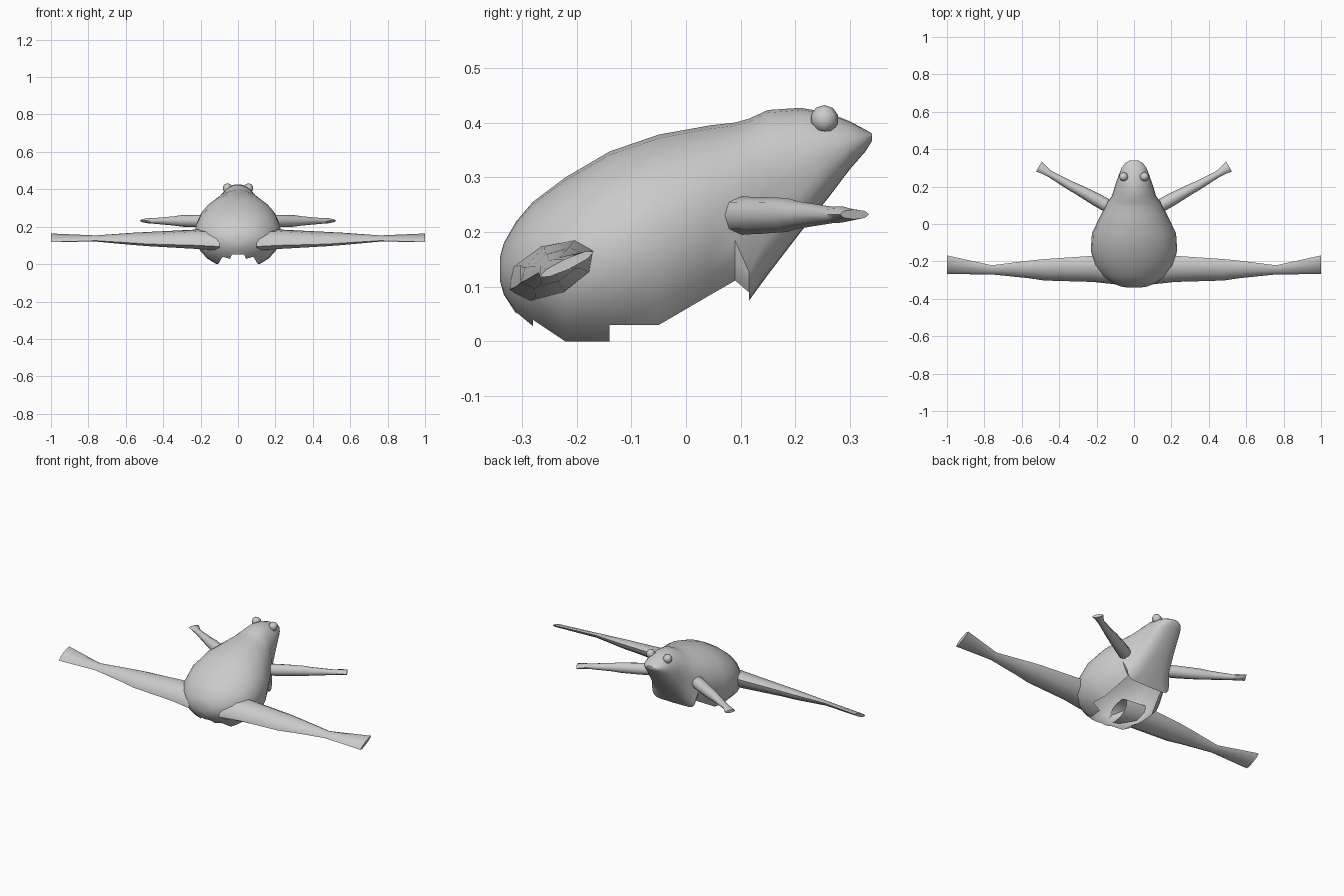
import bpy, bmesh, math
from mathutils import Vector

if "Cube" in bpy.data.objects:
    bpy.data.objects.remove(bpy.data.objects["Cube"])

grey = bpy.data.materials.new("plain grey")
grey.diffuse_color = (0.6, 0.6, 0.6, 1)
grey.use_nodes = True
grey.node_tree.nodes["Principled BSDF"].inputs["Base Color"].default_value = grey.diffuse_color


def finish(bm, name, angle=40):
    mesh = bpy.data.meshes.new(name)
    bm.to_mesh(mesh)
    bm.free()
    ob = bpy.data.objects.new(name, mesh)
    bpy.context.collection.objects.link(ob)
    mesh.materials.append(grey)
    bpy.ops.object.select_all(action='DESELECT')
    ob.select_set(True)
    bpy.context.view_layer.objects.active = ob
    bpy.ops.object.shade_smooth_by_angle(angle=math.radians(angle))
    return ob


def power(v, p):
    return math.copysign(abs(v) ** (2 / p), v)


# Body: y, half width, top, bottom, squareness of the lower half,
# and belly opening (columns each side of the middle) up to the next section
sections = [
    (-0.34, 0.035, 0.155, 0.11, 2, 0),
    (-0.333, 0.075, 0.18, 0.085, 2, 0),
    (-0.31, 0.125, 0.22, 0.05, 2, 1),
    (-0.28, 0.165, 0.255, 0.024, 2, 2),
    (-0.22, 0.213, 0.30, -0.022, 2, 2),
    (-0.14, 0.231, 0.347, -0.025, 2, 3),
    (-0.05, 0.225, 0.378, -0.03, 2, 3),
    (0.045, 0.18, 0.395, 0.032, 2, 3),
    (0.09, 0.157, 0.40, 0.066, 2.2, 3),
    (0.115, 0.145, 0.407, 0.074, 7, 0),
    (0.15, 0.118, 0.423, 0.122, 4, 0),
    (0.21, 0.10, 0.427, 0.20, 3, 0),
    (0.26, 0.082, 0.418, 0.262, 2.5, 0),
    (0.30, 0.067, 0.402, 0.315, 2.2, 0),
    (0.328, 0.045, 0.387, 0.347, 2, 0),
    (0.34, 0.022, 0.38, 0.366, 2, 0),
]
N = 24
bm = bmesh.new()
rings = []
for y, w, top, bottom, p, gap in sections:
    ring = []
    for k in range(N):
        a = math.radians(-90) + k * math.tau / N
        c, s = math.cos(a), math.sin(a)
        q = p if s < 0 else 2
        z = (top + bottom) / 2 + (top - bottom) / 2 * power(s, q)
        ring.append(bm.verts.new((w * power(c, q), y, z)))
    rings.append(ring)
for i in range(len(rings) - 1):
    gap = sections[i][5]
    for k in range(N):
        if k < gap or k >= N - gap:
            continue
        j = (k + 1) % N
        bm.faces.new((rings[i][k], rings[i][j], rings[i + 1][j], rings[i + 1][k]))
bm.faces.new(rings[0][::-1])
bm.faces.new(rings[-1])
loose = [v for v in bm.verts if not v.link_faces]
bmesh.ops.delete(bm, geom=loose, context='VERTS')
bmesh.ops.recalc_face_normals(bm, faces=bm.faces)
finish(bm, "body")


def limb(name, stations, direction, tilt, side):
    """Eight-sided tube, open at the root; stations are x, y, z, width, height."""
    d = Vector(direction).normalized()
    across = Vector((0, 0, 1)).cross(d)
    up = Vector((0, 0, 1))
    t = math.radians(tilt)
    u = across * math.cos(t) + up * math.sin(t)
    v = up * math.cos(t) - across * math.sin(t)
    bm = bmesh.new()
    rings = []
    for x, y, z, a, b in stations:
        ring = []
        for k in range(8):
            f = k * math.tau / 8
            pt = Vector((x, y, z)) + u * a * math.cos(f) + v * b * math.sin(f)
            ring.append(bm.verts.new((side * pt.x, pt.y, pt.z)))
        rings.append(ring)
    for r0, r1 in zip(rings, rings[1:]):
        for k in range(8):
            j = (k + 1) % 8
            bm.faces.new((r0[k], r0[j], r1[j], r1[k]))
    bm.faces.new(rings[-1])
    if side < 0:
        bmesh.ops.reverse_faces(bm, faces=bm.faces)
    finish(bm, name, 50)


leg = [
    (0.10, -0.25, 0.128, 0.080, 0.050),
    (0.22, -0.24, 0.133, 0.077, 0.045),
    (0.48, -0.245, 0.134, 0.063, 0.030),
    (0.56, -0.243, 0.135, 0.052, 0.027),
    (0.76, -0.245, 0.137, 0.027, 0.013),
    (1.00, -0.218, 0.141, 0.055, 0.010),
]
arm = [
    (0.12, 0.085, 0.230, 0.035, 0.035),
    (0.20, 0.13, 0.230, 0.035, 0.034),
    (0.30, 0.185, 0.231, 0.028, 0.031),
    (0.34, 0.205, 0.231, 0.025, 0.025),
    (0.45, 0.268, 0.231, 0.018, 0.015),
    (0.475, 0.285, 0.232, 0.022, 0.015),
    (0.508, 0.308, 0.232, 0.031, 0.009),
]
for side, label in ((1, "right"), (-1, "left")):
    # Long hind legs ending in flared feet
    limb(label + "_hind_leg", leg, (1, 0, 0), 25, side)
    # Short front legs reaching forward
    limb(label + "_front_leg", arm, (0.87, 0.5, 0), 0, side)
    # Bulging eyes
    bm = bmesh.new()
    bmesh.ops.create_uvsphere(bm, u_segments=8, v_segments=5, radius=0.026)
    bmesh.ops.translate(bm, verts=bm.verts, vec=(side * 0.056, 0.253, 0.406))
    finish(bm, label + "_eye", 50)
